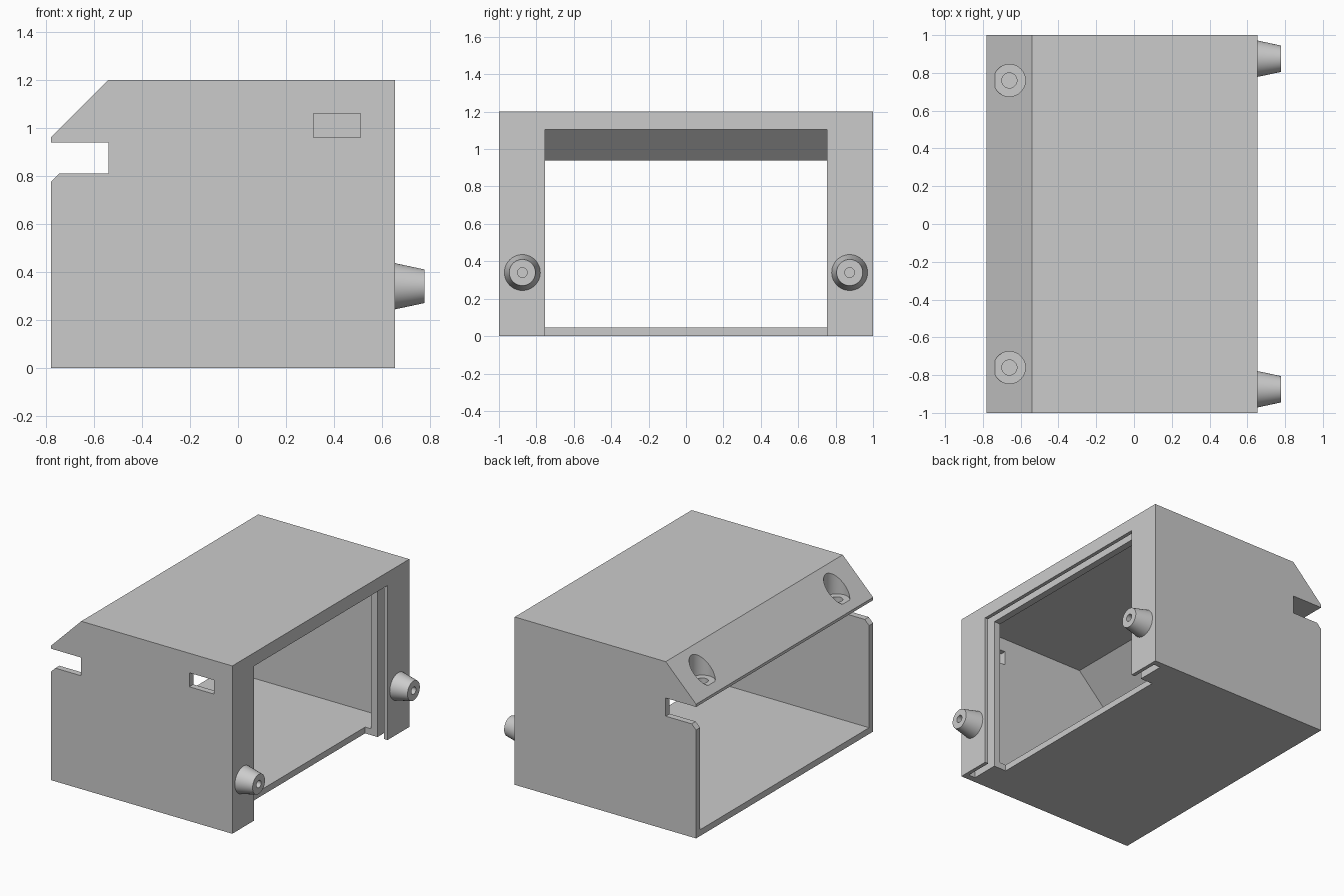
import bpy, bmesh, math
from mathutils import Matrix

old = bpy.data.objects.get("Cube")
if old:
    bpy.data.objects.remove(old, do_unlink=True)

grey = bpy.data.materials.new("light_grey")
grey.use_nodes = True
colour = (0.6, 0.6, 0.6, 1)
grey.diffuse_color = colour
grey.node_tree.nodes["Principled BSDF"].inputs["Base Color"].default_value = colour


def finish(name, bm):
    bmesh.ops.recalc_face_normals(bm, faces=bm.faces)
    mesh = bpy.data.meshes.new(name)
    bm.to_mesh(mesh)
    bm.free()
    mesh.materials.append(grey)
    obj = bpy.data.objects.new(name, mesh)
    bpy.context.collection.objects.link(obj)
    return obj


def extrude_y(name, profile, half):
    """Extrude an x/z outline symmetrically along y."""
    bm = bmesh.new()
    face = bm.faces.new([bm.verts.new((x, -half, z)) for x, z in profile])
    out = bmesh.ops.extrude_face_region(bm, geom=[face])
    moved = [g for g in out["geom"] if isinstance(g, bmesh.types.BMVert)]
    bmesh.ops.translate(bm, verts=moved, vec=(0, 2 * half, 0))
    return finish(name, bm)


def box(name, x, y, z):
    bm = bmesh.new()
    bmesh.ops.create_cube(bm, size=1)
    for v in bm.verts:
        for i, (lo, hi) in enumerate((x, y, z)):
            v.co[i] = lo if v.co[i] < 0 else hi
    return finish(name, bm)


def cone(name, r1, r2, start, length, along_x=False):
    """Cone or cylinder running from start along +z or +x."""
    bm = bmesh.new()
    bmesh.ops.create_cone(bm, cap_ends=True, segments=48, radius1=r1, radius2=r2, depth=length)
    turn = Matrix.Rotation(math.pi / 2, 4, "Y") if along_x else Matrix.Identity(4)
    move = Matrix.Translation((0, 0, length / 2))
    bmesh.ops.transform(bm, matrix=Matrix.Translation(start) @ turn @ move, verts=bm.verts)
    return finish(name, bm)


def activate(obj):
    bpy.ops.object.select_all(action="DESELECT")
    obj.select_set(True)
    bpy.context.view_layer.objects.active = obj


def cut(obj, cutter):
    activate(obj)
    mod = obj.modifiers.new("cut", "BOOLEAN")
    mod.operation, mod.solver, mod.object = "DIFFERENCE", "EXACT", cutter
    bpy.ops.object.modifier_apply(modifier=mod.name)
    bpy.data.objects.remove(cutter, do_unlink=True)


def smooth(obj):
    activate(obj)
    bpy.ops.object.shade_smooth_by_angle(angle=math.radians(30))


LEFT, RIGHT, TOP, WALL = -0.78, 0.655, 1.2, 0.045
INNER, OPENING = 1 - WALL, 0.755

# Housing outline with sloped lip and side notch
housing = extrude_y("housing", [
    (LEFT, 0), (RIGHT, 0), (RIGHT, TOP), (-0.54, TOP), (LEFT, 0.96), (LEFT, 0.94),
    (-0.54, 0.94), (-0.54, 0.81), (-0.745, 0.81), (LEFT, 0.775)], 1)

# Hollow interior, open beneath the lip
cut(housing, extrude_y("cavity", [
    (-0.9, WALL), (0.525, WALL), (0.525, 1.155), (-0.33, 1.155), (-0.605, 0.88), (-0.9, 0.88)], INNER))

# Framed opening and the panel groove behind it
cut(housing, box("opening", (0.477, 0.8), (-OPENING, OPENING), (-0.1, 1.105)))
cut(housing, box("groove", (0.575, 0.628), (-INNER, INNER), (-0.1, 1.155)))

# Small slot in the front wall
cut(housing, box("slot", (0.315, 0.51), (-1.1, -0.9), (0.96, 1.06)))

# Counterbored screw holes in the lip
for y in (-0.76, 0.76):
    cut(housing, cone("counterbore", 0.085, 0.085, (-0.66, y, 1.005), 0.4))
    cut(housing, cone("screw_hole", 0.04, 0.04, (-0.66, y, 0.9), 0.3))
smooth(housing)

# Tapered pegs with blind holes
for side, y in (("front", -0.875), ("back", 0.875)):
    peg = cone(side + "_peg", 0.096, 0.07, (RIGHT, y, 0.34), 0.122, True)
    cut(peg, cone("peg_hole", 0.026, 0.026, (RIGHT + 0.02, y, 0.34), 0.2, True))
    smooth(peg)
